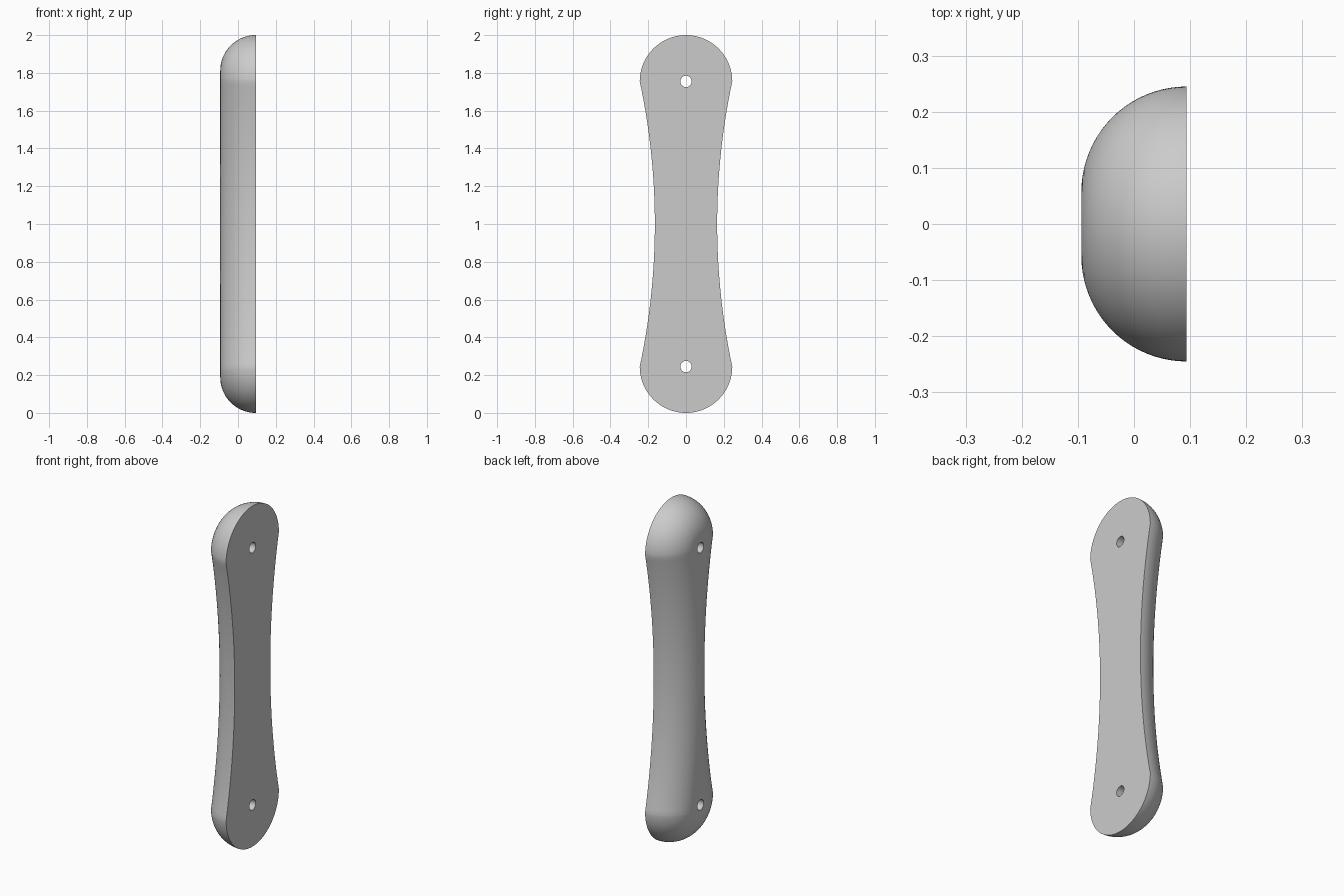
import bpy, bmesh
from math import sin, cos, pi, sqrt, acos, atan2, asin

if "Cube" in bpy.data.objects:
    bpy.data.objects.remove(bpy.data.objects["Cube"], do_unlink=True)

END_R, END_Z = 0.245, 1.755       # rounded ends
WAIST, MID_Z = 0.165, 1.0         # narrow middle
FLAT_X, FILLET = 0.094, 0.188     # flat side and full-depth rounding
HOLE_R = 0.03
ARC_STEPS, SIDE_STEPS, RINGS = 28, 28, 20

# Concave side arc passing through the waist and the widest point
rise, bulge = END_Z - MID_Z, END_R - WAIST
SIDE_R = (rise ** 2 + bulge ** 2) / (2 * bulge)
SIDE_Y = WAIST + SIDE_R

grey = bpy.data.materials.new("light grey")
grey.use_nodes = True
colour = (0.6, 0.6, 0.6, 1)
grey.diffuse_color = colour
grey.node_tree.nodes["Principled BSDF"].inputs["Base Color"].default_value = colour


def half_outline(inset):
    """Outline from top centre to bottom centre, moved inwards by inset."""
    a, b = END_R - inset, SIDE_R + inset
    span = sqrt(SIDE_Y ** 2 + rise ** 2)
    corner = atan2(-rise, SIDE_Y) + acos((a * a + span * span - b * b) / (2 * a * span))
    pts = []
    for i in range(ARC_STEPS + 1):
        t = pi / 2 + (corner - pi / 2) * i / ARC_STEPS
        pts.append((max(0, a * cos(t)), END_Z + a * sin(t)))
    sweep = asin((pts[-1][1] - MID_Z) / b)
    for i in range(1, SIDE_STEPS + 1):
        t = sweep * (1 - i / SIDE_STEPS)
        pts.append((max(0, SIDE_Y - b * cos(t)), MID_Z + b * sin(t)))
    return pts + [(y, 2 * MID_Z - z) for y, z in reversed(pts[:-1])]


# Handle body: lofted closed sections, flat on one side and rounded on the other
rings = []
for k in range(RINGS + 1):
    t = pi / 2 * k / RINGS
    x = FLAT_X - FILLET * sin(t)
    rings.append([(x, y, z) for y, z in half_outline(FILLET * (1 - cos(t)))])

bm = bmesh.new()
sections = []
for station in zip(*rings):
    loop = list(station) + [(x, -y, z) for x, y, z in reversed(station)]
    sections.append([bm.verts.new(p) for p in loop])
for s, t in zip(sections, sections[1:]):
    for i in range(len(s)):
        j = (i + 1) % len(s)
        bm.faces.new((s[i], s[j], t[j], t[i]))
bmesh.ops.remove_doubles(bm, verts=bm.verts, dist=1e-5)
bmesh.ops.dissolve_degenerate(bm, edges=bm.edges, dist=1e-5)
bmesh.ops.recalc_face_normals(bm, faces=bm.faces)
mesh = bpy.data.meshes.new("handle_body")
bm.to_mesh(mesh)
bm.free()
mesh.materials.append(grey)
body = bpy.data.objects.new("handle_body", mesh)
bpy.context.collection.objects.link(body)

# Screw holes through both ends
bpy.ops.object.select_all(action='DESELECT')
bpy.context.view_layer.objects.active = body
for z in (END_Z, 2 * MID_Z - END_Z):
    bpy.ops.mesh.primitive_cylinder_add(vertices=32, radius=HOLE_R, depth=1,
                                        location=(0, 0, z), rotation=(0, pi / 2, 0))
    cutter = bpy.context.object
    cutter.name = "hole_cutter"
    cutter.hide_render = True
    cutter.data.materials.append(grey)
    bpy.context.view_layer.objects.active = body
    cut = body.modifiers.new("screw_hole", 'BOOLEAN')
    cut.operation, cut.solver, cut.object = 'DIFFERENCE', 'EXACT', cutter
    bpy.ops.object.modifier_apply(modifier=cut.name)
    bpy.data.objects.remove(cutter, do_unlink=True)

body.select_set(True)
bpy.context.view_layer.objects.active = body
bpy.ops.object.shade_smooth_by_angle(angle=0.6)
